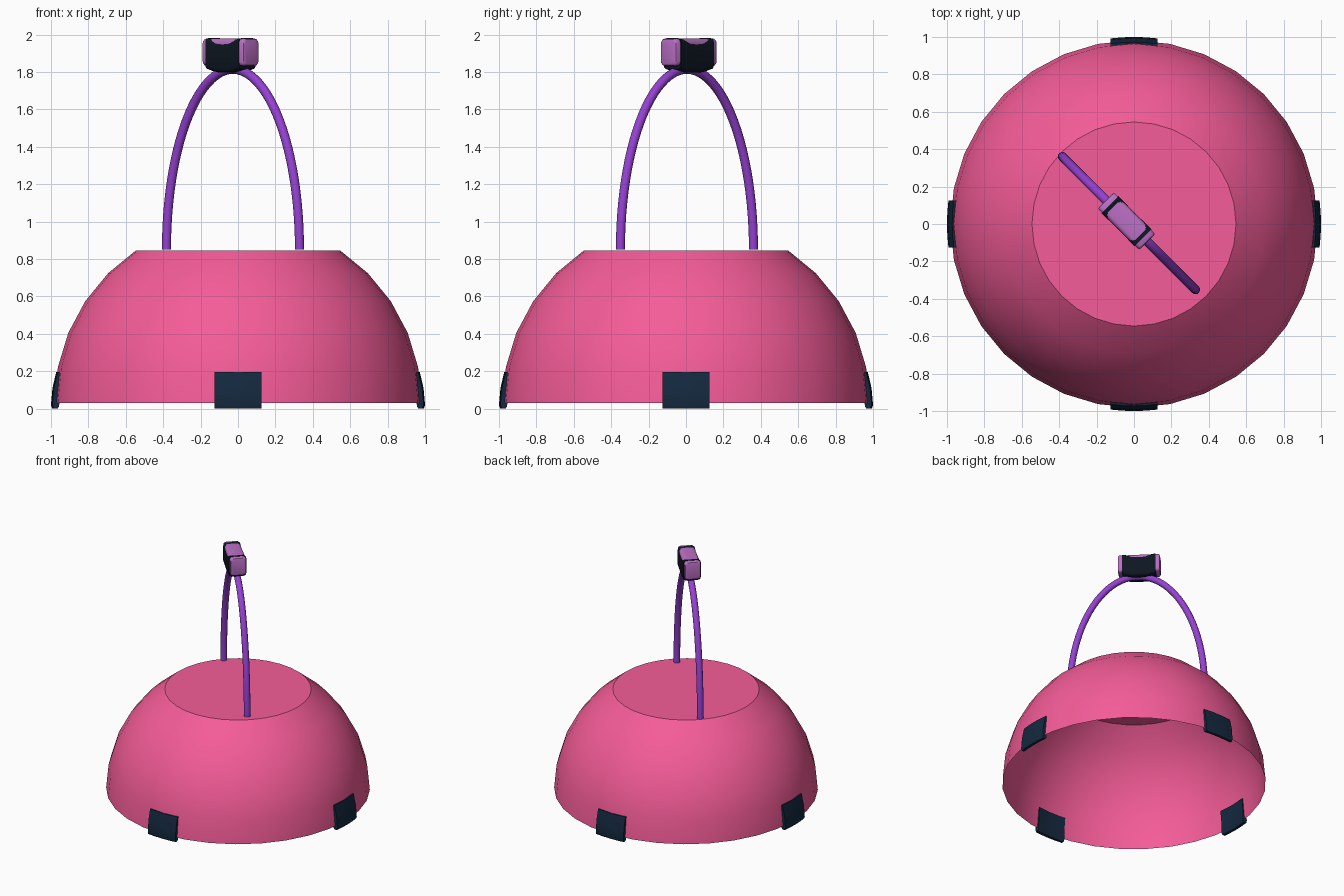
import bpy, bmesh, math
from mathutils import Matrix, Vector

if "Cube" in bpy.data.objects:
    bpy.data.objects.remove(bpy.data.objects["Cube"])


def material(name, rgb):
    m = bpy.data.materials.new(name)
    m.diffuse_color = (*rgb, 1)
    m.use_nodes = True
    m.node_tree.nodes["Principled BSDF"].inputs["Base Color"].default_value = m.diffuse_color
    return m


PINK = material("pink", (0.91, 0.107, 0.314))
NAVY = material("navy", (0.007, 0.022, 0.05))
PURPLE = material("purple", (0.30, 0.053, 0.64))
LILAC = material("lilac", (0.50, 0.16, 0.56))
BLACK = material("near_black", (0.004, 0.008, 0.015))


def finish(bm, name, mat, angle=40):
    bmesh.ops.recalc_face_normals(bm, faces=bm.faces)
    me = bpy.data.meshes.new(name)
    bm.to_mesh(me)
    bm.free()
    ob = bpy.data.objects.new(name, me)
    bpy.context.collection.objects.link(ob)
    me.materials.append(mat)
    bpy.ops.object.select_all(action='DESELECT')
    bpy.context.view_layer.objects.active = ob
    ob.select_set(True)
    bpy.ops.object.shade_smooth_by_angle(angle=math.radians(angle))
    return ob


def skin(rings, closed=True, caps=True):
    """Bridge successive rings of points into a surface."""
    bm = bmesh.new()
    vs = [[bm.verts.new(p) for p in r] for r in rings]
    n = len(vs[0])
    for a, b in zip(vs, vs[1:]):
        for i in range(n):
            j = (i + 1) % n
            bm.faces.new((a[i], a[j], b[j], b[i]))
    if caps:
        bm.faces.new(vs[0])
        bm.faces.new(vs[-1])
    return bm


# Dome: open-bottomed half sphere with a flat top
R, BASE, SEG = 0.982, 0.03, 32
rings = []
for k in range(6):
    e = math.radians(11.25 * k)
    rings.append([(R * math.cos(e) * math.cos(2 * math.pi * i / SEG),
                   R * math.cos(e) * math.sin(2 * math.pi * i / SEG),
                   BASE + R * math.sin(e)) for i in range(SEG)])
bm = skin(rings, caps=False)
bm.verts.ensure_lookup_table()
bm.faces.new(bm.verts[-SEG:])
finish(bm, "dome", PINK, 30)

# Rim pads: thin curved blocks straddling the dome edge on four sides
profile = [(0.994, 0.0), (1.0, 0.02), (0.992, 0.11), (0.972, 0.197),
           (0.953, 0.197), (0.962, 0.11), (0.964, 0.015), (0.972, 0.0)]
for k, side in enumerate(("right", "back", "left", "front")):
    slices = [[(math.sqrt(r * r - w * w), w, z) for r, z in profile]
              for w in (-0.125, -0.0625, 0, 0.0625, 0.125)]
    bm = skin(slices)
    bm.transform(Matrix.Rotation(k * math.pi / 2, 4, 'Z'))
    finish(bm, "rim_pad_" + side, NAVY)

# Handle: round tube swept along a half ellipse in a diagonal plane
CENTRE = Vector((-0.027, 0.005, 0.85))
DIAG = Vector((1, -1, 0)).normalized()
SIDE = Vector((1, 1, 0)).normalized()
UP = Vector((0, 0, 1))
A, H, TUBE, STEPS = 0.503, 0.965, 0.025, 48
rings = []
for s in range(STEPS + 1):
    t = math.pi * s / STEPS
    c = CENTRE + DIAG * A * math.cos(t) + UP * H * math.sin(t)
    n = (DIAG * H * math.cos(t) + UP * A * math.sin(t)).normalized()
    rings.append([c + TUBE * (n * math.cos(q) + SIDE * math.sin(q))
                  for q in (2 * math.pi * i / 12 for i in range(12))])
finish(skin(rings), "handle", PURPLE)


def grip_part(name, mat, stations, corner):
    """Rounded-rectangle tube along the diagonal: (offset, half width, z low, z high)."""
    out = []
    for d, w, lo, hi in stations:
        ring, mid, h = [], (lo + hi) / 2, (hi - lo) / 2
        for i in range(16):
            q = math.radians(90 * (i // 4) + 30 * (i % 4))
            sx = 1 if i // 4 in (0, 3) else -1
            sz = 1 if i // 4 in (0, 1) else -1
            u = sx * (w - corner) + corner * math.cos(q)
            v = mid + sz * (h - corner) + corner * math.sin(q)
            ring.append(Vector((-0.04, 0.015, 0)) + DIAG * d + SIDE * u + UP * v)
        out.append(ring)
    return finish(skin(out), name, mat)


def mirrored(half):
    return [(-d, *r) for d, *r in reversed(half)] + half


# Grip core, showing at both ends, and the waisted wrap around it
grip_part("grip_core", LILAC,
          mirrored([(0.10, 0.061, 1.833, 1.978), (0.146, 0.061, 1.833, 1.978),
                    (0.154, 0.057, 1.837, 1.974), (0.157, 0.049, 1.845, 1.966)]), 0.022)
grip_part("grip_wrap", BLACK,
          mirrored([(0.0, 0.063, 1.797, 1.962), (0.05, 0.063, 1.798, 1.966),
                    (0.09, 0.064, 1.805, 1.976), (0.125, 0.065, 1.815, 1.981)])[0:3]
          + [(0.0, 0.063, 1.797, 1.962), (0.05, 0.063, 1.798, 1.966),
             (0.09, 0.064, 1.805, 1.976), (0.125, 0.065, 1.815, 1.981)], 0.022)
